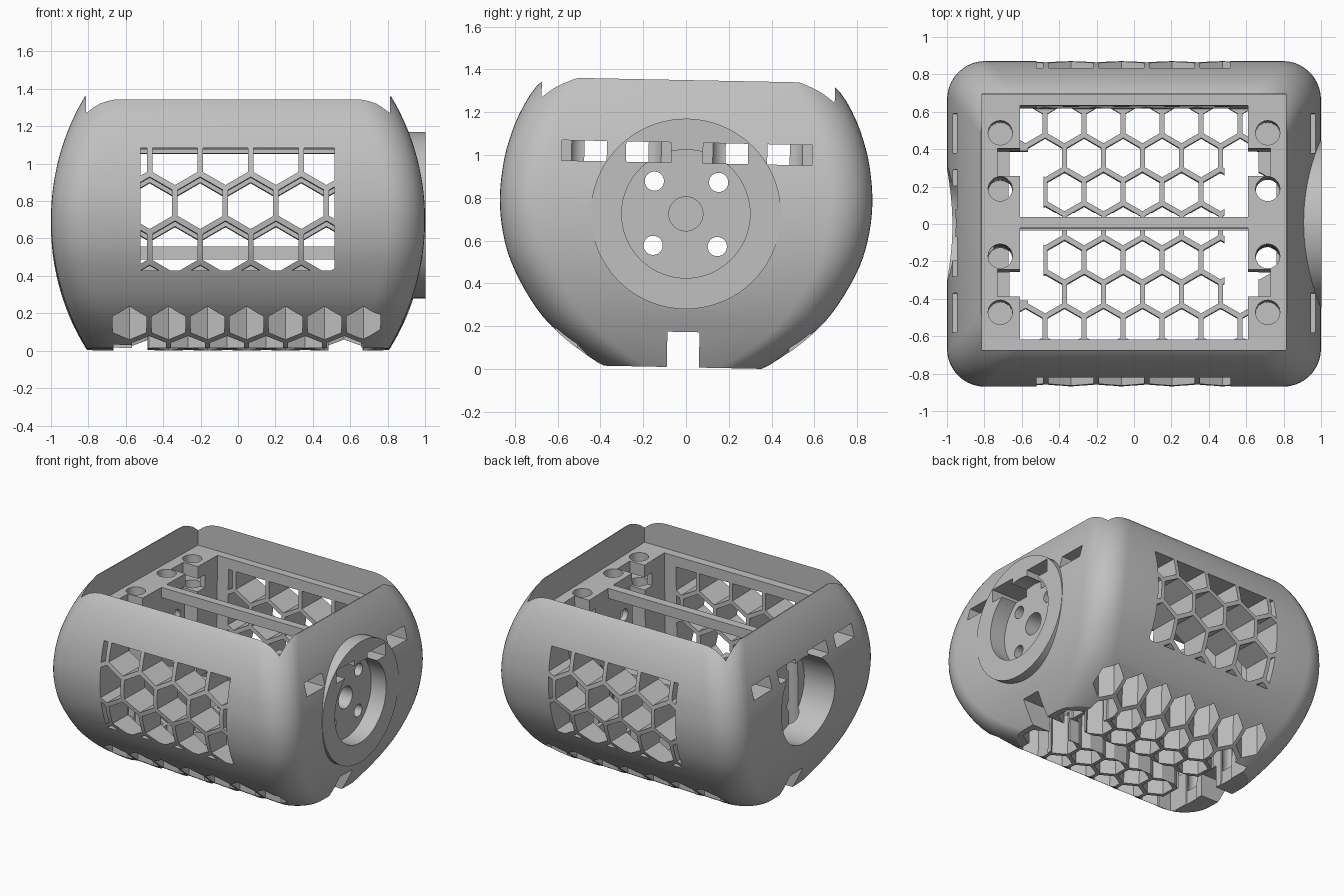
import bpy, bmesh, math
from mathutils import Vector, Matrix

if "Cube" in bpy.data.objects:
    bpy.data.objects.remove(bpy.data.objects["Cube"])

grey = bpy.data.materials.new("matte_grey")
grey.diffuse_color = (0.53, 0.53, 0.53, 1)
grey.use_nodes = True
grey.node_tree.nodes["Principled BSDF"].inputs["Base Color"].default_value = grey.diffuse_color


def make(name, bm):
    bmesh.ops.recalc_face_normals(bm, faces=bm.faces)
    me = bpy.data.meshes.new(name)
    bm.to_mesh(me)
    bm.free()
    ob = bpy.data.objects.new(name, me)
    me.materials.append(grey)
    bpy.context.collection.objects.link(ob)
    return ob


def add_prism(bm, pts, direction):
    """Extrude a closed 3D outline along a vector."""
    d = Vector(direction)
    lo = [bm.verts.new(p) for p in pts]
    hi = [bm.verts.new(Vector(p) + d) for p in pts]
    n = len(pts)
    bm.faces.new(lo[::-1])
    bm.faces.new(hi)
    for i in range(n):
        j = (i + 1) % n
        bm.faces.new((lo[i], lo[j], hi[j], hi[i]))


def add_box(bm, x0, x1, y0, y1, z0, z1):
    add_prism(bm, [(x0, y0, z0), (x1, y0, z0), (x1, y1, z0), (x0, y1, z0)], (0, 0, z1 - z0))


def ring(r, n=6, start=math.pi / 6):
    return [(r * math.cos(start + math.tau * i / n), r * math.sin(start + math.tau * i / n)) for i in range(n)]


def boolean(ob, bm, op='DIFFERENCE', name="cutter"):
    other = make(name, bm)
    other.hide_render = True
    m = ob.modifiers.new("bool", 'BOOLEAN')
    m.operation, m.object, m.solver = op, other, 'EXACT'
    bpy.context.view_layer.objects.active = ob
    bpy.ops.object.modifier_apply(modifier=m.name)
    bpy.data.objects.remove(other, do_unlink=True)


def boxes(ob, lst):
    for b in lst:
        bm = bmesh.new()
        add_box(bm, *b)
        boolean(ob, bm)


def x_cylinders(ob, spots, r, x0, x1, n=48, op='DIFFERENCE'):
    bm = bmesh.new()
    for y, z in spots:
        add_prism(bm, [(x0, y + u, z + v) for u, v in ring(r, n, 0)], (x1 - x0, 0, 0))
    boolean(ob, bm, op)


# Barrel-shaped body: rounded rectangles stacked along z
PROFILE = [(0, .37), (.015, .40), (.05, .452), (.12, .55), (.235, .668), (.4, .775), (.55, .838), (.75, .87),
           (.95, .855), (1.1, .815), (1.2, .772), (1.28, .725), (1.315, .695), (1.342, .665)]


def half_depth(z):
    # cubic interpolation of the side profile
    k = max(i for i in range(len(PROFILE) - 1) if PROFILE[i][0] <= z)
    (z0, b0), (z1, b1) = PROFILE[k], PROFILE[k + 1]

    def slope(i):
        lo, hi = PROFILE[max(i - 1, 0)], PROFILE[min(i + 1, len(PROFILE) - 1)]
        return (hi[1] - lo[1]) / (hi[0] - lo[0])
    h = z1 - z0
    t = (z - z0) / h
    return ((2*t**3 - 3*t*t + 1) * b0 + (t**3 - 2*t*t + t) * h * slope(k)
            + (3*t*t - 2*t**3) * b1 + (t**3 - t*t) * h * slope(k + 1))


def half_width(z):
    return 1 - (1.3 - math.sqrt(1.69 - (z - .68) ** 2))


bm = bmesh.new()
levels = []
H = 1.342
for z in [0, .015, .05] + [.05 + (H - .05) * i / 30 for i in range(1, 31)]:
    z = min(z, H - 1e-6)
    a, b, r, loop = half_width(z), half_depth(z), .2, []
    for q, (sx, sy) in enumerate([(1, 1), (-1, 1), (-1, -1), (1, -1)]):
        for s in range(11):
            t = math.pi / 2 * (q + s / 10)
            loop.append(bm.verts.new((sx * (a - r) + r * math.cos(t), sy * (b - r) + r * math.sin(t), z)))
    levels.append(loop)
bm.faces.new(levels[0][::-1])
bm.faces.new(levels[-1])
for lo, hi in zip(levels, levels[1:]):
    for i in range(len(lo)):
        j = (i + 1) % len(lo)
        bm.faces.new((lo[i], lo[j], hi[j], hi[i]))
housing = make("housing", bm)

# Round hub on the right end
HZ = .717
x_cylinders(housing, [(0, HZ)], .445, .7, 1.003, 72, 'UNION')

# Open top recess, inner pocket and cable channel
SHELF, FLOOR = 1.14, .30
boxes(housing, [(-.812, .812, -.685, .685, SHELF, 1.6),
                (-.61, .61, -.625, .625, FLOOR, SHELF + .1),
                (-1.2, 1.2, -.075, .075, -.1, .165)])

# Honeycomb through the floor
bm = bmesh.new()
for row in range(-3, 4):
    odd = row % 2
    for k in range(7 if odd else 6):
        cx = (-.58 if odd else -.475) + .2085 * k
        add_prism(bm, [(cx + u, row * .182 + v, -.1) for u, v in ring(.105)], (0, 0, FLOOR + .12))
boolean(housing, bm)

# Honeycomb windows in the front and back walls
bm = bmesh.new()
for row in range(-2, 3):
    for k in range(-3, 4):
        cx = .068 + .27 * k + (.135 if row % 2 else 0)
        add_prism(bm, [(cx + u, -1.2, .765 + row * .235 + v) for u, v in ring(.139)], (0, 2.4, 0))
windows = make("window_cutter", bm)
bm = bmesh.new()
add_box(bm, -.52, .515, -1.1, 1.1, .405, 1.06)
boolean(windows, bm, 'INTERSECT')
bm = bmesh.new()
bm.from_mesh(windows.data)
bpy.data.objects.remove(windows, do_unlink=True)
boolean(housing, bm)

# Contact slots, shelf cutouts and floor openings at both ends
for s in (-1, 1):
    def span(a, b):
        return (min(s * a, s * b), max(s * a, s * b))
    boxes(housing, [(*span(.485, .665), -.4, .4, -.1, FLOOR + .05)])
    for t in (-1, 1):
        def side(a, b):
            return (min(t * a, t * b), max(t * a, t * b))
        boxes(housing, [(*span(.55, .73), *side(.25, .395), FLOOR - .05, 1.3),
                        (*span(.69, 1.2), *side(.375, .585), .955, 1.05),
                        (*span(.69, 1.2), *side(.075, .285), .955, 1.05),
                        (*span(.55, .75), *side(.39, .48), .955, 1.05),
                        (*span(.55, .75), *side(.18, .26), .955, 1.05)])

# Round pin wells in the shelf: inner ones run right down to the floor
for depth, ys in ((.6, (-.48, .48)), (.1, (-.18, .18))):
    bm = bmesh.new()
    for x in (-.715, .715):
        for y in ys:
            add_prism(bm, [(x + u, y + v, depth) for u, v in ring(.065, 28, 0)], (0, 0, 1.25 - depth))
    boolean(housing, bm)

# Hub recess on the right, socket on the left, shaft and screw holes
x_cylinders(housing, [(0, HZ)], .3, .88, 1.2, 64)
x_cylinders(housing, [(0, HZ)], .31, -1.2, -.75, 64)
x_cylinders(housing, [(0, HZ)], .08, .75, .95, 32)
x_cylinders(housing, [(u, HZ + v) for u in (-.15, .15) for v in (-.15, .15)], .045, -1.2, 1.2, 24)

# Divider rails across the middle of the pocket
rails = []
for name, z0, z1 in (("upper_divider", 1.065, SHELF), ("lower_divider", .48, .55)):
    bm = bmesh.new()
    add_box(bm, -.615, .615, -.03, .03, z0, z1)
    rails.append(make(name, bm))

# Smooth curved skin, and the slight backward lean of the whole case
bpy.ops.object.select_all(action='DESELECT')
housing.select_set(True)
bpy.context.view_layer.objects.active = housing
bpy.ops.object.shade_smooth_by_angle(angle=math.radians(25))
for ob in [housing] + rails:
    ob.rotation_euler = (-.02, 0, 0)
    ob.location = (0, -.015, .008)
